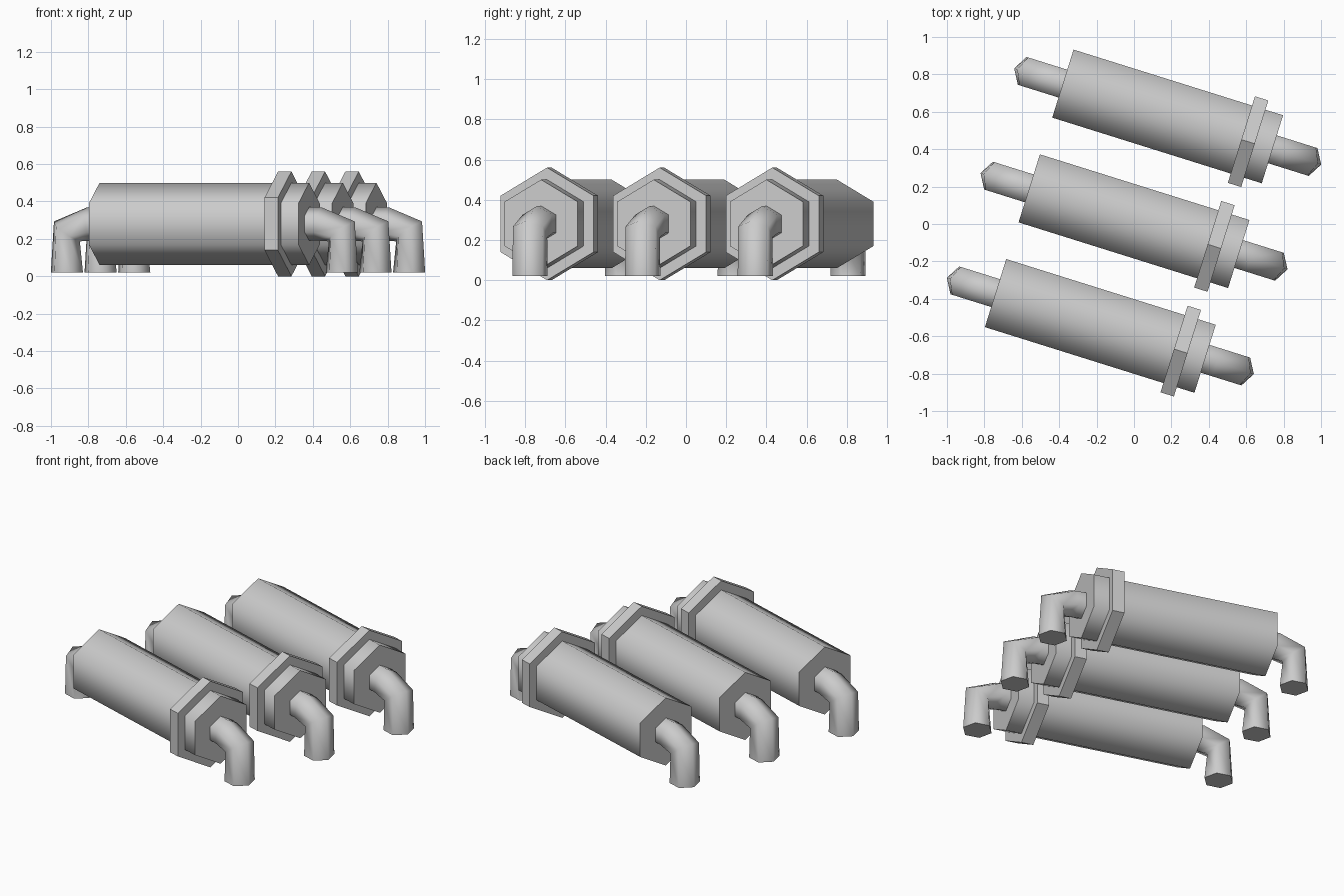
import bpy, bmesh, math
from mathutils import Vector, Matrix

if "Cube" in bpy.data.objects:
    bpy.data.objects.remove(bpy.data.objects["Cube"])

ANGLE = math.radians(-17.4)
ZC = 0.28
HALF = 0.587


def hex_sweep(name, path, radius, place, smooth):
    """Hexagonal tube along (u, z) points; a corner points to the outer side."""
    bm = bmesh.new()
    pts = [Vector((u, 0, z)) for u, z in path]
    rings = []
    for i, p in enumerate(pts):
        d = Vector((0, 0, 0))
        if i > 0:
            d += (p - pts[i - 1]).normalized()
        if i < len(pts) - 1:
            d += (pts[i + 1] - p).normalized()
        d.normalize()
        side = Vector((0, 1, 0))
        up = d.cross(side)
        rings.append([bm.verts.new(p + radius * (math.cos(k * math.pi / 3) * up
                                                 + math.sin(k * math.pi / 3) * side))
                      for k in range(6)])
    for a, b in zip(rings, rings[1:]):
        for k in range(6):
            f = bm.faces.new((a[k], a[(k + 1) % 6], b[(k + 1) % 6], b[k]))
            f.smooth = smooth
    # flat end caps with sharp rims
    for r in (rings[0], rings[-1]):
        cap = bm.faces.new(r)
        for e in cap.edges:
            e.smooth = False
    bmesh.ops.recalc_face_normals(bm, faces=bm.faces[:])
    bm.transform(place)
    bmesh.ops.recalc_face_normals(bm, faces=bm.faces[:])
    me = bpy.data.meshes.new(name)
    bm.to_mesh(me)
    bm.free()
    ob = bpy.data.objects.new(name, me)
    bpy.context.collection.objects.link(ob)


# bent pipe: out of the body, sloping, then straight down
pipe = [(HALF - 0.03, ZC), (HALF + 0.055, ZC), (HALF + 0.183, 0.24), (HALF + 0.183, 0.02)]

for n, (x, y) in enumerate([(0.18, 0.575), (0.0, 0.015), (-0.18, -0.545)], 1):
    place = Matrix.Translation((x, y, 0)) @ Matrix.Rotation(ANGLE, 4, 'Z')
    hex_sweep(f"canister_body_{n}", [(-HALF, ZC), (HALF, ZC)], 0.22, place, True)
    hex_sweep(f"canister_flange_{n}", [(0.413, ZC), (0.488, ZC)], 0.28, place, False)
    hex_sweep(f"outlet_pipe_{n}", pipe, 0.09, place, True)
    hex_sweep(f"inlet_pipe_{n}", pipe, 0.09, place @ Matrix.Rotation(math.pi, 4, 'Z'), True)
